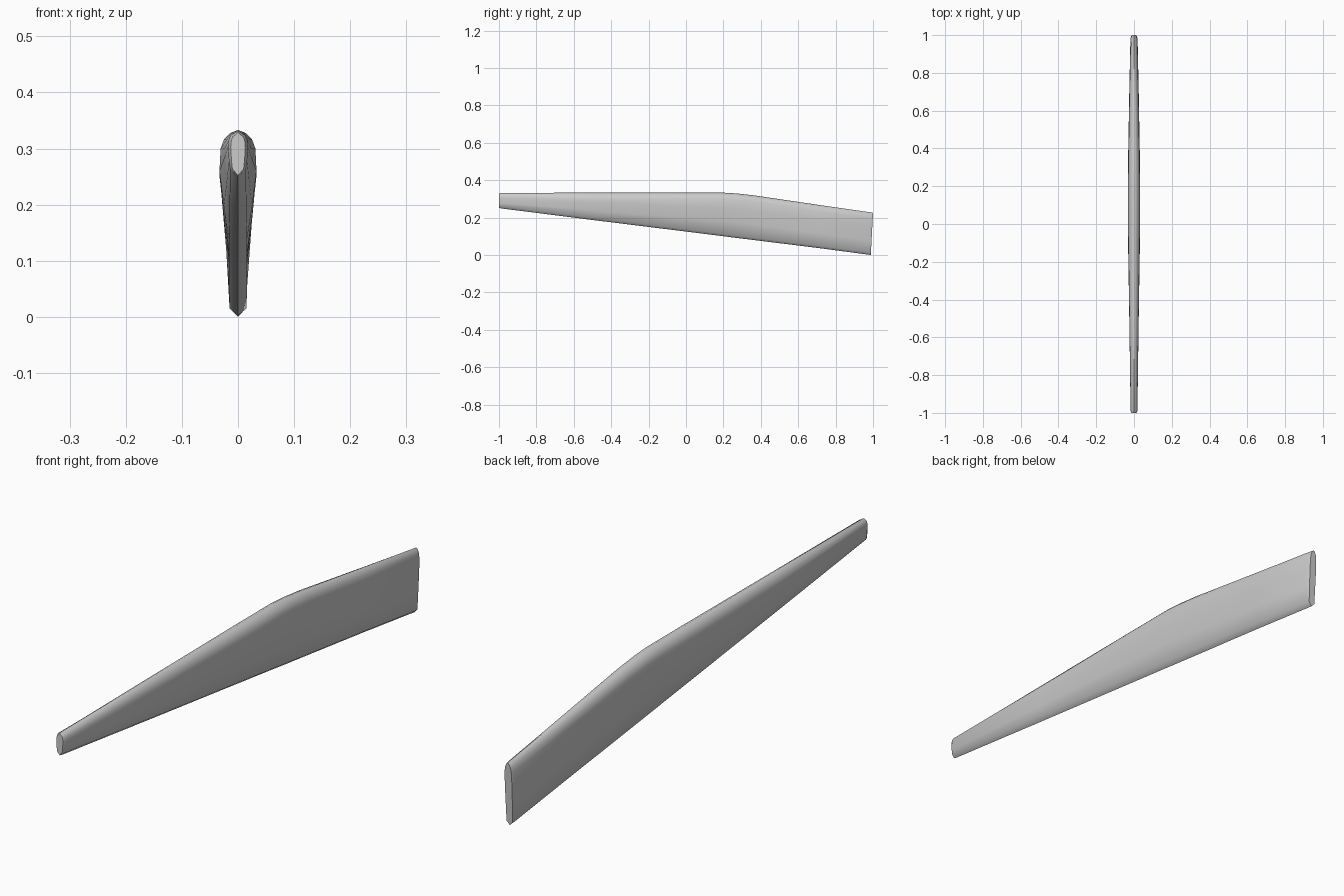
import bpy, bmesh, math

if "Cube" in bpy.data.objects:
    bpy.data.objects.remove(bpy.data.objects["Cube"])

grey = bpy.data.materials.new("light grey")
grey.diffuse_color = (0.6, 0.6, 0.6, 1)
grey.use_nodes = True
grey.node_tree.nodes["Principled BSDF"].inputs["Base Color"].default_value = grey.diffuse_color

# Stations along the blade: y, bottom z, top z, half width at the belly, half width of the lower edge
stations = [
    (-1.000, 0.252, 0.329, 0.013, 0.010),
    (-0.990, 0.249, 0.332, 0.018, 0.014),
    (-0.50, 0.187, 0.333, 0.025, 0.015),
    (0.00, 0.125, 0.333, 0.033, 0.016),
    (0.20, 0.100, 0.333, 0.033, 0.016),
    (0.27, 0.091, 0.329, 0.032, 0.016),
    (0.36, 0.080, 0.319, 0.031, 0.016),
    (0.70, 0.038, 0.269, 0.025, 0.016),
    (0.985, 0.002, 0.228, 0.019, 0.015),
    (1.000, 0.000, 0.225, 0.014, 0.012),
]


# Rounded top, swollen belly, narrow keel-shaped lower edge
def section(y, z0, z1, w, wl):
    h = z1 - z0
    half = [(wl, min(0.013, 0.15 * h)), (wl + (w - wl) * 0.55, 0.35 * h), (w, 0.65 * h),
            (w * 0.94, h - 0.033 * min(1, h / 0.15)),
            (w * 0.75, h - 0.016 * min(1, h / 0.15)),
            (w * 0.40, h - 0.005)]
    ring = [(0, 0)] + half + [(0, h)] + [(-x, z) for x, z in reversed(half)]
    # the back end leans slightly
    lean = 0.012 if y > 0.9 else 0
    return [(x, y - lean * (1 - z / h), z0 + z) for x, z in ring]


bm = bmesh.new()
rings = [[bm.verts.new(p) for p in section(*s)] for s in stations]
n = len(rings[0])
for a, b in zip(rings, rings[1:]):
    for i in range(n):
        j = (i + 1) % n
        bm.faces.new((a[i], a[j], b[j], b[i]))
bm.faces.new(rings[0])
bm.faces.new(rings[-1])
bmesh.ops.recalc_face_normals(bm, faces=bm.faces)
mesh = bpy.data.meshes.new("blade")
bm.to_mesh(mesh)
bm.free()
mesh.materials.append(grey)
blade = bpy.data.objects.new("blade", mesh)
bpy.context.collection.objects.link(blade)

# Smooth body with crisp ends
bpy.context.view_layer.objects.active = blade
blade.select_set(True)
bpy.ops.object.shade_smooth_by_angle(angle=math.radians(50))
